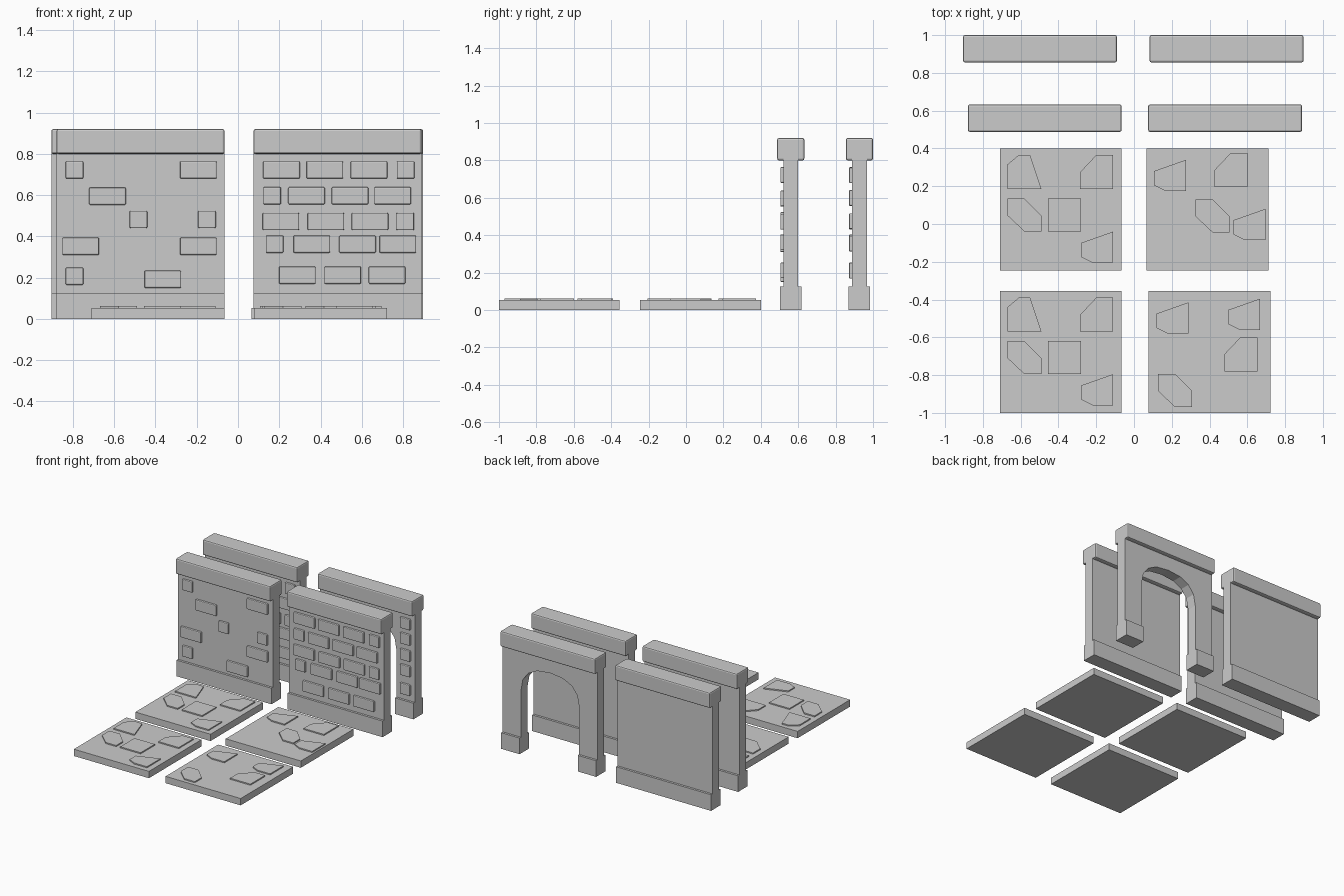
import bpy, bmesh, math

if "Cube" in bpy.data.objects:
    bpy.data.objects.remove(bpy.data.objects["Cube"])

W, BODY_T, BASE_T, CAP_T = 0.815, 0.08, 0.115, 0.145
BASE_H, WALL_H, TOP = 0.125, 0.81, 0.92


def finish(name, bm, bevel=0.0):
    bmesh.ops.recalc_face_normals(bm, faces=bm.faces[:])
    me = bpy.data.meshes.new(name)
    bm.to_mesh(me)
    bm.free()
    ob = bpy.data.objects.new(name, me)
    bpy.context.collection.objects.link(ob)
    if bevel:
        m = ob.modifiers.new("bevel", 'BEVEL')
        m.width, m.segments = bevel, 2
    return ob


def add_box(bm, x0, x1, y0, y1, z0, z1):
    vs = bmesh.ops.create_cube(bm, size=1)['verts']
    for v in vs:
        v.co = ((x0 + x1) / 2 + v.co.x * (x1 - x0),
                (y0 + y1) / 2 + v.co.y * (y1 - y0),
                (z0 + z1) / 2 + v.co.z * (z1 - z0))


def add_prism(bm, pts, direction):
    f = bm.faces.new([bm.verts.new(p) for p in pts])
    ext = bmesh.ops.extrude_face_region(bm, geom=[f], use_keep_orig=True)
    verts = [g for g in ext['geom'] if isinstance(g, bmesh.types.BMVert)]
    bmesh.ops.translate(bm, verts=verts, vec=direction)


def wall(name, cx, cy, bricks, arch=False):
    x0, x1 = cx - W / 2, cx + W / 2
    half = 0.25
    # body, with or without an arched opening
    bm = bmesh.new()
    y0 = cy - BODY_T / 2
    if arch:
        pts = [(x0, 0), (cx - half, 0)]
        for i in range(9):
            a = math.pi * (1 - i / 8)
            c, s = math.cos(a), max(math.sin(a), 0)
            pts.append((cx + half * math.copysign(abs(c) ** 0.85, c),
                        0.49 + 0.20 * s ** 0.85))
        pts += [(cx + half, 0), (x1, 0), (x1, WALL_H), (x0, WALL_H)]
        add_prism(bm, [(x, y0, z) for x, z in pts], (0, BODY_T, 0))
        bmesh.ops.remove_doubles(bm, verts=bm.verts[:], dist=1e-5)
    else:
        add_box(bm, x0, x1, y0, y0 + BODY_T, 0, WALL_H)
    finish(name + "_body", bm)
    # base course
    bm = bmesh.new()
    spans = [(x0, cx - half), (cx + half, x1)] if arch else [(x0, x1)]
    for a, b in spans:
        add_box(bm, a, b, cy - BASE_T / 2, cy + BASE_T / 2, 0, BASE_H)
    finish(name + "_base", bm)
    # coping
    bm = bmesh.new()
    add_box(bm, x0, x1, cy - CAP_T / 2, cy + CAP_T / 2, 0.8, TOP)
    finish(name + "_coping", bm, 0.01)
    # raised bricks
    bm = bmesh.new()
    for z, row in bricks:
        for x, w in row:
            add_box(bm, cx + x - w / 2, cx + x + w / 2,
                    y0 - 0.016, y0 + 0.01, z - 0.042, z + 0.042)
    finish(name + "_bricks", bm, 0.006)


L, S = 0.178, 0.086
dense = [(0.722, [(-0.272, L), (-0.062, L), (0.152, L), (0.33, S)]),
         (0.597, [(-0.317, S), (-0.15, L), (0.06, L), (0.267, L)]),
         (0.472, [(-0.275, L), (-0.057, L), (0.157, L), (0.328, S)]),
         (0.362, [(-0.305, S), (-0.125, L), (0.097, L), (0.292, L)]),
         (0.212, [(-0.195, L), (0.025, L), (0.24, L)])]
sparse = [(0.722, [(-0.32, S), (0.28, L)]), (0.595, [(-0.16, L)]),
          (0.482, [(-0.01, S), (0.322, S)]), (0.352, [(-0.29, L), (0.28, L)]),
          (0.207, [(-0.32, S)]), (0.192, [(0.108, L)])]
column = [(z, [(-0.33, S), (0.33, S)]) for z in (0.72, 0.6, 0.475, 0.355, 0.21)]

wall("sparse_wall", -0.4725, 0.56, sparse)
wall("brick_wall", 0.4825, 0.56, dense)
wall("rear_wall", -0.4975, 0.9275, dense)
wall("arch_wall", 0.49, 0.9275, column, arch=True)


# floor slabs with raised paving stones, coordinates from slab corner
def floor(name, x, y, stones):
    bm = bmesh.new()
    add_box(bm, x, x + 0.645, y, y + 0.645, 0, 0.053)
    finish(name + "_slab", bm)
    bm = bmesh.new()
    for (ox, oy), shape in stones:
        add_prism(bm, [(x + ox + px, y + oy + py, 0.045) for px, py in shape],
                  (0, 0, 0.017))
    finish(name + "_stones", bm)


# stone outlines, from their lower left corner
wedge = [(0, 0), (0.18, 0), (0.12, 0.18), (0.06, 0.18), (0, 0.13)]
clipped = [(0, 0), (0.175, 0), (0.175, 0.18), (0.085, 0.18), (0, 0.09)]
hexagon = [(0.09, 0), (0.18, 0), (0.18, 0.085), (0.09, 0.175), (0, 0.175), (0, 0.085)]
square = [(0, 0), (0.175, 0), (0.175, 0.175), (0, 0.175)]
slant = [(0, 0.03), (0.06, 0), (0.17, 0), (0.17, 0.165), (0, 0.105)]

five = [((0.04, 0.43), wedge), ((0.425, 0.43), clipped), ((0.04, 0.205), hexagon),
        ((0.255, 0.205), square), ((0.43, 0.04), slant)]
four = [((0.05, 0.03), hexagon), ((0.04, 0.42), slant),
        ((0.40, 0.22), clipped), ((0.42, 0.44), slant)]
four_b = [((0.04, 0.42), slant), ((0.26, 0.2), hexagon),
          ((0.36, 0.44), clipped), ((0.46, 0.16), slant)]

floor("front_left", -0.71, -1.0, five)
floor("front_right", 0.078, -1.0, four)
floor("back_left", -0.71, -0.245, five)
floor("back_right", 0.066, -0.245, four_b)
